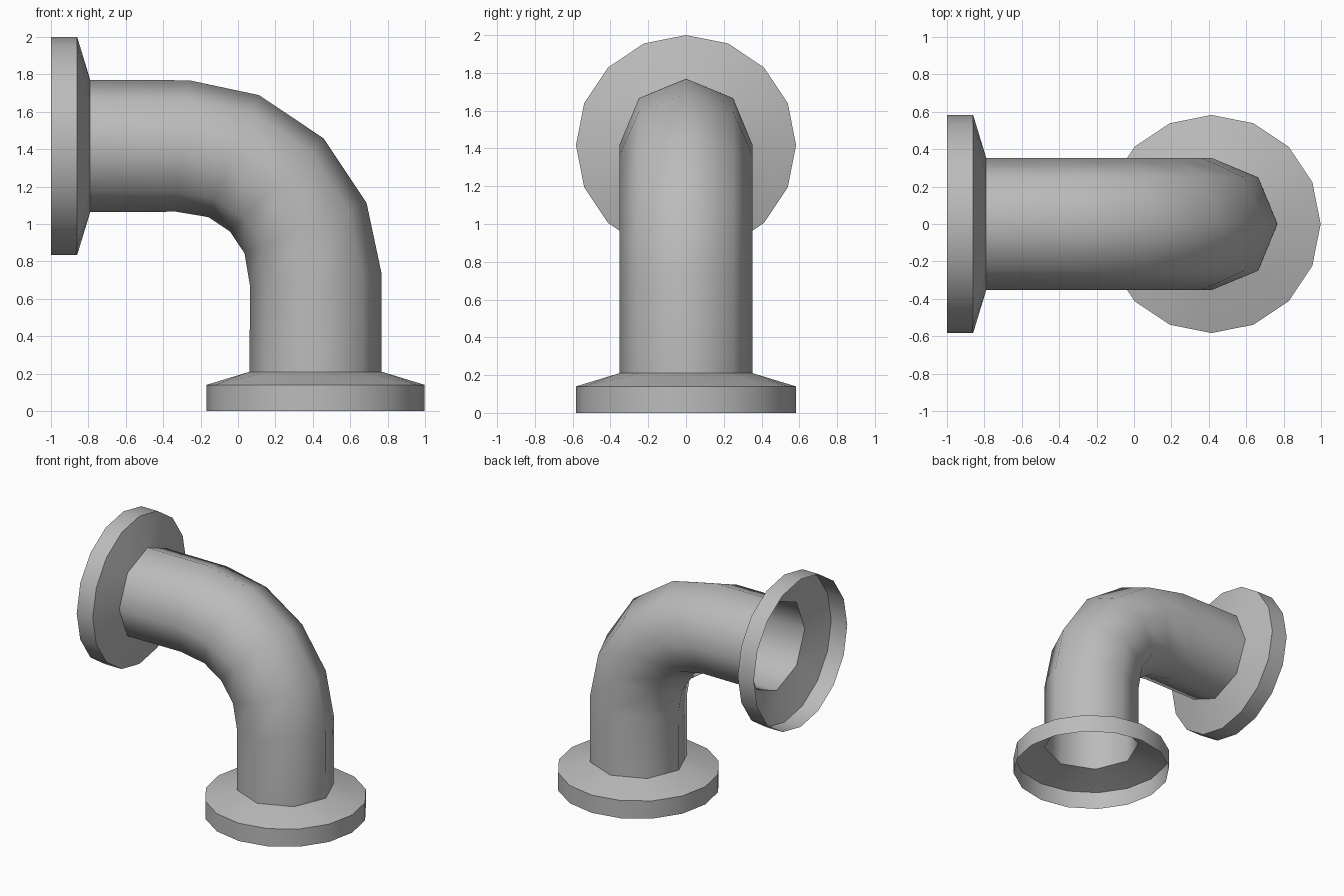
import bpy, bmesh, math
from mathutils import Vector

cube = bpy.data.objects.get("Cube")
if cube:
    bpy.data.objects.remove(cube, do_unlink=True)

PIPE_R, FLANGE_R = 0.353, 0.583
AXIS_X, AXIS_Z = 0.415, 1.417     # centre lines of the two pipe legs
BEND_R = 0.71                     # radius of the elbow's centre line
RIM, NECK = 0.14, 0.21            # flange rim depth, start of the pipe
Y = Vector((0, 1, 0))

metal = bpy.data.materials.new("plain grey metal")
metal.use_nodes = True
metal.diffuse_color = (0.5, 0.5, 0.5, 1)
metal.node_tree.nodes["Principled BSDF"].inputs["Base Color"].default_value = (0.5, 0.5, 0.5, 1)


def add_ring(bm, centre, side, radius, count):
    """Ring of vertices spanned by the side direction and the y axis."""
    angles = [math.tau * i / count for i in range(count)]
    return [bm.verts.new(centre + side * radius * math.cos(a) + Y * radius * math.sin(a))
            for a in angles]


def bridge(bm, a, b):
    n = len(a)
    for i in range(n):
        j = (i + 1) % n
        bm.faces.new((a[i], a[j], b[j], b[i]))


def finish(bm, name):
    mesh = bpy.data.meshes.new(name)
    bm.to_mesh(mesh)
    bm.free()
    mesh.materials.append(metal)
    obj = bpy.data.objects.new(name, mesh)
    bpy.context.collection.objects.link(obj)
    bpy.ops.object.select_all(action='DESELECT')
    obj.select_set(True)
    bpy.context.view_layer.objects.active = obj
    bpy.ops.object.shade_smooth_by_angle(angle=math.radians(50))


def flange(name, base, axis, side):
    """Open rim whose sloping collar narrows to the octagonal pipe."""
    bm = bmesh.new()
    outer = add_ring(bm, base, side, FLANGE_R, 16)
    shoulder = add_ring(bm, base + axis * RIM, side, FLANGE_R, 16)
    neck = add_ring(bm, base + axis * NECK, side, PIPE_R, 8)
    bridge(bm, outer, shoulder)
    for i in range(8):
        a, b = neck[i], neck[(i + 1) % 8]
        s0, s1, s2 = (shoulder[(2 * i + k) % 16] for k in range(3))
        for face in ((s0, s1, a), (s1, b, a), (s1, s2, b)):
            bm.faces.new(face)
    finish(bm, name)


# Elbow pipe: two straight legs joined by a four-segment bend
bm = bmesh.new()
up, right = Vector((0, 0, 1)), Vector((1, 0, 0))
bend_centre = Vector((AXIS_X - BEND_R, 0, AXIS_Z - BEND_R))
rings = [add_ring(bm, Vector((AXIS_X, 0, NECK)), right, PIPE_R, 8)]
for step in range(5):
    angle = math.radians(22.5 * step)
    out = right * math.cos(angle) + up * math.sin(angle)
    # End rings lean halfway into the first and last bend segment
    lean = angle + math.radians({0: 5.6, 4: -5.6}.get(step, 0))
    side = right * math.cos(lean) + up * math.sin(lean)
    rings.append(add_ring(bm, bend_centre + out * BEND_R, side, PIPE_R, 8))
rings.append(add_ring(bm, Vector((NECK - 1, 0, AXIS_Z)), up, PIPE_R, 8))
for a, b in zip(rings, rings[1:]):
    bridge(bm, a, b)
finish(bm, "elbow_pipe")

# Flanges at the two pipe ends
flange("bottom_flange", Vector((AXIS_X, 0, 0)), up, right)
flange("side_flange", Vector((-1, 0, AXIS_Z)), right, up)
